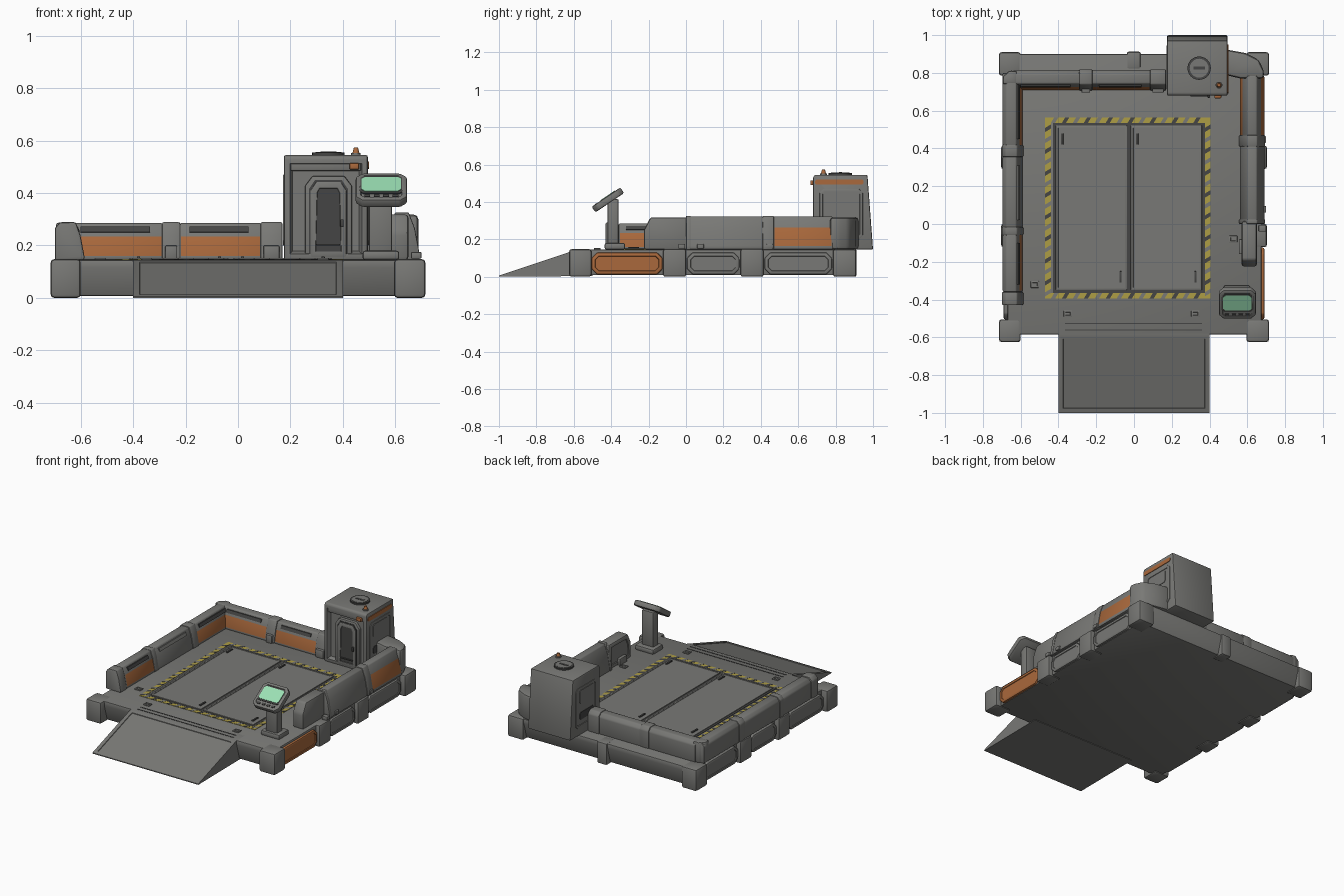
import bpy, bmesh, math
from mathutils import Vector, Matrix

if "Cube" in bpy.data.objects:
    bpy.data.objects.remove(bpy.data.objects["Cube"])


def material(name, rgb):
    m = bpy.data.materials.new(name)
    m.use_nodes = True
    m.diffuse_color = (*rgb, 1)
    node = m.node_tree.nodes["Principled BSDF"]
    node.inputs["Base Color"].default_value = (*rgb, 1)
    node.inputs["Roughness"].default_value = 0.6
    return m


GREY = material("steel grey", (0.19, 0.19, 0.18))
DARK = material("dark grey", (0.06, 0.06, 0.058))
ORANGE = material("rust orange", (0.40, 0.14, 0.045))
YELLOW = material("hazard yellow", (0.42, 0.34, 0.06))
GREEN = material("screen green", (0.33, 0.75, 0.46))
TOP = 0.145   # deck height


def finish(name, bm, mats, bevel=0.0, rule=None, inset=None, turn=None):
    """Colour faces by rule, cut an optional panel, round the edges, add object."""
    bmesh.ops.recalc_face_normals(bm, faces=bm.faces[:])
    if rule:
        for f in bm.faces:
            f.material_index = int(rule(f.calc_center_median(), f.normal))
    if bevel:
        edges = [e for e in bm.edges if e.calc_face_angle(0) > math.radians(20)]
        bmesh.ops.bevel(bm, geom=edges, offset=bevel, segments=2, profile=0.5,
                        affect='EDGES', clamp_overlap=True)
    if inset:
        direction, width, depth = inset
        f = max(bm.faces, key=lambda g: g.normal.dot(Vector(direction)) * g.calc_area())
        bmesh.ops.inset_region(bm, faces=[f], thickness=width, depth=0)
        bmesh.ops.inset_region(bm, faces=[f], thickness=abs(depth) * 0.6, depth=depth)
    if turn:
        bm.transform(turn)
    me = bpy.data.meshes.new(name)
    bm.to_mesh(me)
    bm.free()
    for m in mats:
        me.materials.append(m)
    ob = bpy.data.objects.new(name, me)
    bpy.context.collection.objects.link(ob)
    bpy.ops.object.select_all(action='DESELECT')
    ob.select_set(True)
    bpy.context.view_layer.objects.active = ob
    bpy.ops.object.shade_smooth_by_angle(angle=math.radians(35))
    return ob


def prism(name, pts, axis, a, b, mat=GREY, **kw):
    """Extrude a 2D profile along one axis from a to b."""
    place = {'x': lambda p, s: (s, p[0], p[1]),
             'y': lambda p, s: (p[0], s, p[1]),
             'z': lambda p, s: (p[0], p[1], s)}[axis]
    bm = bmesh.new()
    lo = [bm.verts.new(place(p, a)) for p in pts]
    hi = [bm.verts.new(place(p, b)) for p in pts]
    bm.faces.new(lo)
    bm.faces.new(hi)
    for i in range(len(pts)):
        j = (i + 1) % len(pts)
        bm.faces.new((lo[i], lo[j], hi[j], hi[i]))
    return finish(name, bm, mat if isinstance(mat, list) else [mat], **kw)


def box(name, x, y, z, mat=GREY, **kw):
    return prism(name, [(x[0], y[0]), (x[1], y[0]), (x[1], y[1]), (x[0], y[1])],
                 'z', z[0], z[1], mat, **kw)


def clipped(a, b, c, d, k):
    """Rectangle a..b by c..d with all corners cut by k."""
    return [(a + k, c), (b - k, c), (b, c + k), (b, d - k),
            (b - k, d), (a + k, d), (a, d - k), (a, c + k)]


def disc(name, x, y, z0, z1, r, mat=GREY, r2=None):
    bm = bmesh.new()
    bmesh.ops.create_cone(bm, cap_ends=True, segments=24, radius1=r,
                          radius2=r if r2 is None else r2, depth=z1 - z0,
                          matrix=Matrix.Translation((x, y, (z0 + z1) / 2)))
    return finish(name, bm, [mat])


# Deck with undercut ends, and entry ramp
prism("deck", [(-.585, TOP), (-.585, .115), (-.555, .008), (.87, .008), (.9, .115), (.9, TOP)],
      'x', -.67, .675, bevel=.006)
prism("ramp", [(-1, 0), (-1, .006), (-.585, TOP), (-.5, TOP), (-.5, .004)], 'x', -.4, .4,
      inset=((0, -.4, 1), .035, -.004))

# Deck posts and side panels
for y0, y1 in ((-.625, -.505), (.785, .91)):
    for x0, x1 in ((-.715, -.6), (.595, .715)):
        box("corner_post", (x0, x1), (y0, y1), (0, TOP + .003), bevel=.014)
for y0 in (-.122, .292):
    for s in (-1, 1):
        xs = sorted((s * .61, s * .703))
        box("side_post", xs, (y0, y0 + .122), (0, TOP + .003), bevel=.01)
box("back_post", (-.038, .036), (.82, .912), (0, TOP + .003), bevel=.01)
for i, (y0, y1) in enumerate(((-.505, -.125), (.005, .285), (.42, .78))):
    for s in (-1, 1):
        a, b = sorted((s * .66, s * .69))
        prism("side_panel", clipped(y0, y1, .012, .13, .03), 'x', a, b,
              ORANGE if i == 0 and s > 0 else GREY, bevel=.008,
              inset=((s, 0, 0), .012, -.004))

# Floor hatch: dark surround, two doors, handles
box("hatch_surround", (-.43, .375), (-.365, .535), (TOP - .01, TOP + .003), DARK)
for x0, x1 in ((-.415, -.036), (-.018, .36)):
    box("hatch_door", (x0, x1), (-.35, .522), (TOP - .01, TOP + .008), bevel=.005,
        inset=((0, 0, 1), .012, -.002))
    for hx, hy in ((x0 + .035, .42), (x1 - .035, -.31)):
        box("hatch_handle", (hx - .006, hx + .006), (hy, hy + .06), (TOP, TOP + .013),
            DARK, bevel=.002)

# Hazard border: yellow strips with slanted dark bars
X0, X1, Y0, Y1, W = -.47, .405, -.395, .565, .03
for x in (X0, X1 - W):
    box("hazard_strip", (x, x + W), (Y0, Y1), (TOP, TOP + .002), YELLOW)
    for i in range(16):
        y = Y0 + .012 + i * .058
        prism("hazard_bar", [(x, y), (x + W, y + .018), (x + W, y + .04), (x, y + .022)],
              'z', TOP, TOP + .003, DARK if i % 2 else GREY)
for y in (Y0, Y1 - W):
    box("hazard_strip", (X0, X1), (y, y + W), (TOP, TOP + .002), YELLOW)
    for i in range(14):
        x = X0 + .03 + i * .058
        prism("hazard_bar", [(x, y), (x + .022, y), (x + .04, y + W), (x + .018, y + W)],
              'z', TOP, TOP + .003, DARK if i % 2 else GREY)

# Ramp threshold grooves and floor sockets
for y in (-.565, -.53):
    box("threshold_groove", (-.365, .36), (y, y + .007), (TOP, TOP + .002), DARK)
for x, y in ((-.35, -.475), (.325, -.475), (-.525, -.32), (.525, -.08)):
    box("floor_socket", (x - .022, x + .022), (y - .018, y + .018), (TOP, TOP + .008),
        bevel=.003, inset=((0, 0, 1), .008, -.004))

# Left and back barriers share one profile, from inner foot over to outer foot
LOW = [(0, TOP), (0, .16), (.015, .235), (.033, .285), (.085, .285), (.105, .262), (.105, TOP)]


def barrier(name, axis, inner, s, a, b, orange=False, grow=0.0):
    pts = [(inner + s * (t + (grow if t > .05 else -grow)), z + (grow if z > .2 else 0))
           for t, z in LOW]
    k = 0 if axis == 'y' else 1
    prism(name, pts, axis, a, b, [GREY, ORANGE], bevel=.007,
          rule=lambda c, n: orange and .165 < c.z < .23 and n[k] * s < -.5)
    if not grow:
        slot = [(.017, .25), (.013, .252), (.021, .272), (.03, .272)]
        prism(name + "_slot", [(inner + s * t, z) for t, z in slot], axis,
              a + .04, b - .05, DARK if orange else GREY)


for a, b, o in ((-.36, -.05, True), (-.02, .36, False), (.41, .80, True)):
    barrier("left_barrier", 'y', -.59, -1, a, b, o)
for a, b in ((-.43, -.36), (-.06, -.015), (.355, .42)):
    barrier("left_barrier_joint", 'y', -.59, -1, a, b, grow=.004)
for a, b in ((-.64, -.285), (-.225, .09)):
    barrier("back_barrier", 'x', .71, 1, a, b, True)
for a, b in ((-.29, -.22), (.085, .17)):
    barrier("back_barrier_joint", 'x', .71, 1, a, b, grow=.004)
    box("joint_foot", (a + .012, b - .012), (.695, .73), (TOP, .2), bevel=.005)
prism("back_left_corner", [(-.695, .74), (-.62, .74), (-.62, .81), (-.66, .812), (-.695, .78)],
      'z', TOP, .287, bevel=.01)

# Right barrier, taller, sloping on both sides
TALL = [(.56, TOP), (.56, .165), (.575, .255), (.6, .322), (.65, .322),
        (.672, .262), (.69, .165), (.69, TOP)]
for name, a, b, o in (("right_barrier_middle", .01, .415, False),
                      ("right_barrier_rear", .465, .785, True)):
    prism(name, TALL, 'y', a, b, [GREY, ORANGE], bevel=.007,
          rule=lambda c, n, o=o: o and .17 < c.z < .255 and abs(n.x) > .5)
prism("right_barrier_front", [(-.225, TOP), (-.225, .25), (-.19, .318), (.015, .318), (.015, TOP)],
      'x', .57, .65, bevel=.012, inset=((-1, 0, 0), .02, -.005))
box("front_end_foot", (.555, .6), (-.16, -.08), (TOP, .19), bevel=.005)
for a, b in ((.0, .025), (.41, .47)):
    prism("right_barrier_joint", [(.623 + (x - .623) * 1.05, z if z < .2 else z + .004)
                                  for x, z in TALL], 'y', a, b, bevel=.005)
for y in (-.04, .06, .43):
    box("outer_latch", (.66, .7), (y, y + .035), (.15, .175), bevel=.004)
prism("back_right_corner", [(.48, .925), (.59, .905), (.66, .87), (.688, .81), (.688, .77),
                            (.565, .77), (.48, .79)], 'z', TOP, .318, bevel=.018)

# Control booth: tapered body with a recessed front
prism("booth_body", [(.68, TOP), (.68, .535), (.69, .545), (.97, .545), (1, TOP)],
      'x', .175, .495, bevel=.014, inset=((0, -1, 0), .022, -.025))
box("booth_brow", (.2, .47), (.682, .72), (.485, .53), bevel=.006)
ARCH = [(0, 0), (1, 0), (1, .88), (.84, 1), (.16, 1), (0, .88)]


def arch(name, x0, x1, z0, z1, y0, y1, mat=GREY, **kw):
    prism(name, [(x0 + u * (x1 - x0), z0 + v * (z1 - z0)) for u, v in ARCH],
          'y', y0, y1, mat, **kw)


arch("door_frame", .255, .435, .15, .465, .685, .71, bevel=.006)
arch("door_gap", .27, .42, .155, .45, .682, .7, DARK)
arch("door_leaf", .276, .414, .157, .443, .679, .7, bevel=.004, inset=((0, -1, 0), .022, -.005))
box("door_handle", (.39, .403), (.668, .69), (.27, .3), DARK, bevel=.003)
box("door_step_plate", (.3, .39), (.674, .69), (.2, .206), DARK)

# Booth side panels, trim and vents
for s, x in ((-1, .175), (1, .495)):
    a, b = x - .004, x + .004
    prism("booth_side_panel", clipped(.715, .945, .2, .47, .02), 'x', a, b, bevel=.002,
          inset=((s, 0, 0), .015, -.003))
    for y, z, w, h in ((.75, .36, .15, .09), (.75, .25, .15, .05)):
        prism("booth_vent", clipped(y, y + w, z, z + h, .01), 'x', a, b,
              GREY if h > .06 else DARK)
prism("booth_orange_trim", clipped(.69, .95, .492, .52, .008), 'x', .49, .499, ORANGE)
disc("roof_ring", .345, .825, .54, .555, .062, DARK)
disc("roof_plate", .345, .825, .54, .557, .05)
box("roof_vent_bar", (.315, .375), (.817, .833), (.55, .559), DARK)
disc("beacon_base", .45, .735, .54, .553, .018)
disc("beacon", .45, .735, .553, .573, .013, ORANGE, .008)
box("front_lamp", (.425, .462), (.665, .69), (.49, .515), ORANGE, bevel=.005)

# Control kiosk with tilted screen
box("kiosk_base", (.475, .615), (-.435, -.325), (TOP, .18), bevel=.01)
box("kiosk_column", (.5, .588), (-.42, -.36), (.17, .415), bevel=.008)
TILT = Matrix.Translation((.547, -.42, .414)) @ Matrix.Rotation(math.radians(34), 4, 'X')
prism("kiosk_head", clipped(-.098, .098, -.092, .092, .025), 'z', -.022, .014,
      bevel=.008, inset=((0, 0, 1), .012, -.004), turn=TILT)
prism("kiosk_bezel", clipped(-.085, .085, -.045, .07, .015), 'z', .005, .014, DARK, turn=TILT)
prism("kiosk_screen", clipped(-.075, .075, -.035, .06, .012), 'z', .008, .017, GREEN, turn=TILT)
for i in range(4):
    x = -.065 + i * .036
    box("kiosk_button", (x, x + .022), (-.072, -.058), (.005, .016), DARK, turn=TILT)
